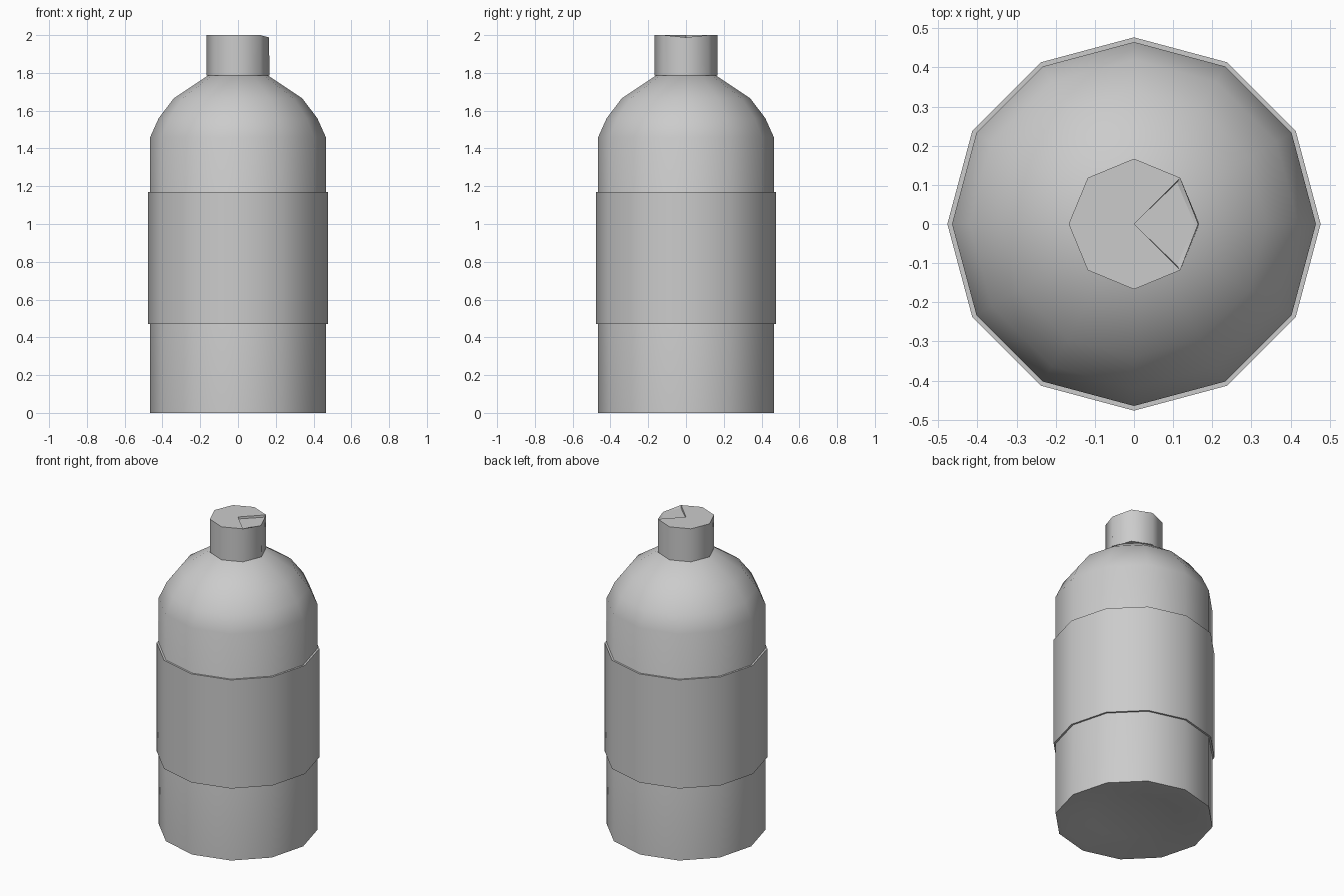
import bpy, bmesh
from math import cos, sin, tau

if "Cube" in bpy.data.objects:
    bpy.data.objects.remove(bpy.data.objects["Cube"])


def smooth(obj, angle=1.05):
    bpy.ops.object.select_all(action='DESELECT')
    obj.select_set(True)
    bpy.context.view_layer.objects.active = obj
    bpy.ops.object.shade_smooth_by_angle(angle=angle)


def lathe(name, profile, sides, closed=False):
    """Revolve (radius, z) points; a zero radius becomes a pole."""
    bm = bmesh.new()
    rings = []
    for r, z in profile:
        if r == 0:
            rings.append([bm.verts.new((0, 0, z))] * sides)
        else:
            rings.append([bm.verts.new((r * cos(tau * i / sides), r * sin(tau * i / sides), z))
                          for i in range(sides)])
    pairs = list(zip(rings, rings[1:]))
    if closed:
        pairs.append((rings[-1], rings[0]))
    for a, b in pairs:
        for i in range(sides):
            j = (i + 1) % sides
            bm.faces.new(dict.fromkeys((a[i], a[j], b[j], b[i])))
    bmesh.ops.recalc_face_normals(bm, faces=bm.faces)
    mesh = bpy.data.meshes.new(name)
    bm.to_mesh(mesh)
    bm.free()
    obj = bpy.data.objects.new(name, mesh)
    bpy.context.collection.objects.link(obj)
    smooth(obj)
    return obj


# Bottle with a shallow hollow underneath and a rounded shoulder
lathe("bottle_body", [(0, 0.04), (0.25, 0.03), (0.43, 0), (0.465, 0), (0.465, 1.46),
                      (0.42, 1.56), (0.34, 1.665), (0.16, 1.785), (0, 1.785)], 12)

# Wrap-around label sleeve
lathe("label_sleeve", [(0.46, 0.47), (0.477, 0.47), (0.477, 1.17), (0.46, 1.17)], 12, closed=True)

# Eight-sided cap, with one quarter of the lid set slightly lower
cap = lathe("cap", [(0, 1.787), (0.167, 1.787), (0.167, 2), (0, 2)], 8)
bm = bmesh.new()
bm.from_mesh(cap.data)
quarter = [f for f in bm.faces if f.normal.z > 0.9 and f.calc_center_median().x > 0.08]
step = bmesh.ops.extrude_face_region(bm, geom=quarter)
bmesh.ops.delete(bm, geom=quarter, context='FACES_ONLY')
moved = [v for v in step["geom"] if isinstance(v, bmesh.types.BMVert)]
for v in moved:
    v.co.x = v.co.x * 0.93
    v.co.y = v.co.y * 0.9
    v.co.z -= 0.013
# Drop the outer middle corner so the wall is notched too
for v in bm.verts:
    if v not in moved and v.co.z > 1.99 and v.co.x > 0.15:
        v.co.z -= 0.012
        v.co.x -= 0.003
bmesh.ops.recalc_face_normals(bm, faces=bm.faces)
bm.to_mesh(cap.data)
bm.free()
smooth(cap)
